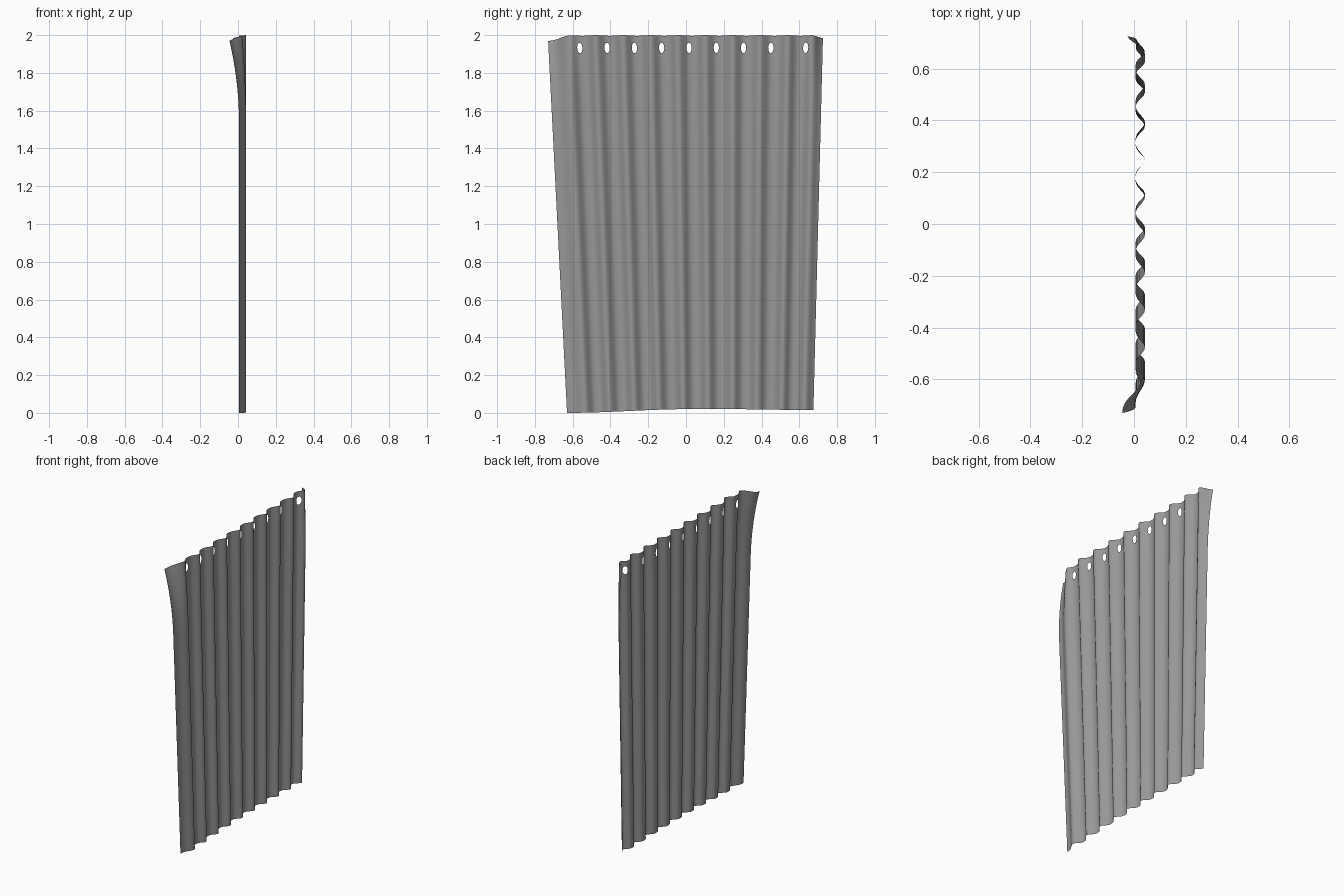
import bpy, bmesh, math

if "Cube" in bpy.data.objects:
    bpy.data.objects.remove(bpy.data.objects["Cube"])

HOLES = [-0.565 + 0.145 * i for i in range(8)] + [0.635]
PEAKS = [-0.84, -0.62, -0.477, -0.332, -0.187, -0.042, 0.103, 0.248, 0.393, 0.54, 0.672, 0.82]
Y0, Y1 = -0.73, 0.725
HZ, RY, RZ = 1.935, 0.014, 0.028      # eyelet centre and radii
PY, PZ = 0.022, 0.038                 # patch around each eyelet


def smooth(a, b, t):
    t = min(1, max(0, (t - a) / (b - a)))
    return t * t * (3 - 2 * t)


# Pleat depth along the width: narrow crests, broad valleys
def pleat(u):
    for a, b in zip(PEAKS, PEAKS[1:]):
        if a <= u <= b:
            c = 0.5 + 0.5 * math.cos(2 * math.pi * (u - a) / (b - a))
            return 0.006 + 0.036 * c ** 1.6


# Flat cloth coordinates to hanging cloth
def drape(u, z):
    t = z / 2
    y = 0.237 + (u - 0.237) * (0.8966 + 0.1034 * t)
    flare = max(0, (z - 1.55) / 0.45) ** 2
    x = pleat(u)
    top = 2.0 - 0.004 * (1 - x / 0.042)
    top -= 0.027 * smooth(-0.6, -0.73, u) + 0.012 * smooth(0.66, 0.725, u)
    bottom = 0.02 - 0.02 * smooth(0.0, -0.73, u) - 0.005 * smooth(0.2, 0.725, u)
    x -= flare * (0.051 * smooth(-0.54, -0.73, u) + 0.034 * smooth(0.65, 0.725, u))
    return x, y, bottom + (top - bottom) * t


# Grid lines, with finer divisions around the eyelets
def spans(stops, step):
    out = [stops[0]]
    for a, b in zip(stops, stops[1:]):
        n = max(1, round((b - a) / step))
        out += [a + (b - a) * i / n for i in range(1, n + 1)]
    return out


stops = [Y0] + [s for h in HOLES for s in (h - PY, h + PY)] + [Y1]
cols = spans(stops, 0.011)
rows = spans([0, 1.5], 0.1) + spans([1.5, HZ - PZ], 0.05)[1:]
rows += [HZ - PZ + PZ / 2 * i for i in range(1, 5)] + [2.0]

bm = bmesh.new()
grid = [[bm.verts.new((0, u, z)) for u in cols] for z in rows]
for r, s in zip(grid, grid[1:]):
    for i in range(len(cols) - 1):
        bm.faces.new((r[i], r[i + 1], s[i + 1], s[i]))

# Eyelet openings: replace each patch with a ring of quads
for h in HOLES:
    inside = [f for f in bm.faces
              if abs(f.calc_center_median().y - h) < PY and abs(f.calc_center_median().z - HZ) < PZ]
    edge = {v for f in inside for v in f.verts
            if abs(v.co.y - h) > PY - 1e-4 or abs(v.co.z - HZ) > PZ - 1e-4}
    ang = lambda v: math.atan2((v.co.z - HZ) / PZ, (v.co.y - h) / PY)
    outer = sorted(edge, key=ang)
    inner = [bm.verts.new((0, h + RY * math.cos(ang(v)), HZ + RZ * math.sin(ang(v)))) for v in outer]
    bmesh.ops.delete(bm, geom=inside, context='FACES')
    n = len(outer)
    for i in range(n):
        j = (i + 1) % n
        bm.faces.new((outer[i], outer[j], inner[j], inner[i]))

for v in bm.verts:
    v.co = drape(v.co.y, v.co.z)
bmesh.ops.recalc_face_normals(bm, faces=bm.faces)
if sum(f.normal.x for f in bm.faces) < 0:
    bmesh.ops.reverse_faces(bm, faces=bm.faces)

mesh = bpy.data.meshes.new("curtain")
bm.to_mesh(mesh)
bm.free()
mesh.shade_smooth()

# Dark grey cloth
cloth = bpy.data.materials.new("cloth")
cloth.diffuse_color = (0.31, 0.31, 0.31, 1)
cloth.use_nodes = True
cloth.node_tree.nodes["Principled BSDF"].inputs["Base Color"].default_value = cloth.diffuse_color
mesh.materials.append(cloth)
obj = bpy.data.objects.new("curtain", mesh)
bpy.context.collection.objects.link(obj)
